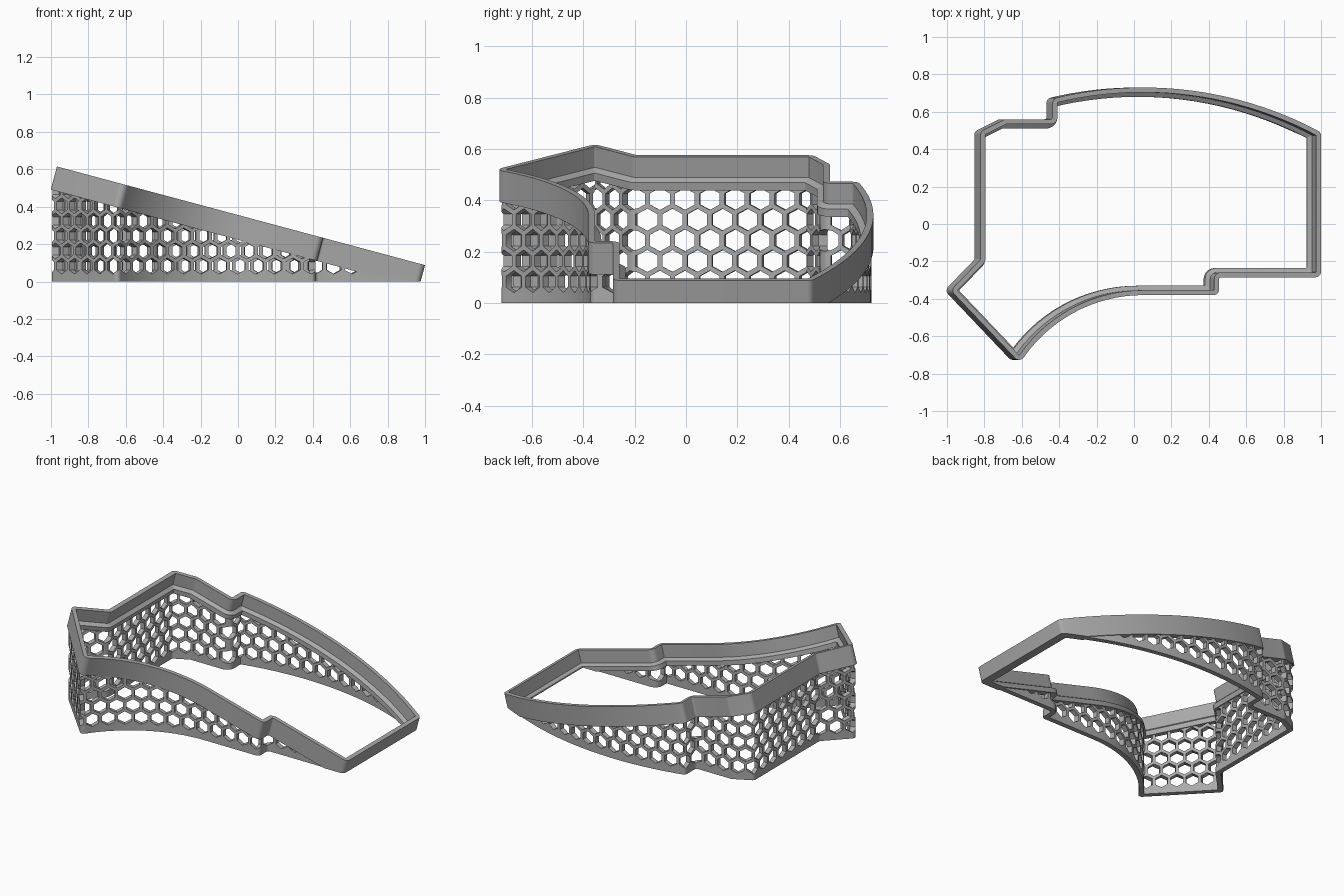
import bpy, bmesh, math
from mathutils import Vector

if "Cube" in bpy.data.objects:
    bpy.data.objects.remove(bpy.data.objects["Cube"])

TILT = math.radians(15)
SIN, COS = math.sin(TILT), math.cos(TILT)
RIM_DEPTH = 0.128
PITCH, ROW = 0.098, 0.0805

grey = bpy.data.materials.new("mid_grey")
grey.use_nodes = True
grey.diffuse_color = (0.4, 0.4, 0.4, 1)
grey.node_tree.nodes["Principled BSDF"].inputs["Base Color"].default_value = (0.4, 0.4, 0.4, 1)


def arc(cx, cy, r, a0, a1, n):
    """Points on a circle, angle measured from +y towards +x."""
    angles = [a0 + (a1 - a0) * i / n for i in range(n + 1)]
    return [Vector((cx + r * math.sin(a), cy + r * math.cos(a))) for a in angles]


# Outer outline of the tray, counter-clockwise, starting at the left tip
OUTLINE = [Vector((-0.98, -0.355))]
OUTLINE += arc(0.05, -1.16, 0.78, -math.asin(0.66 / 0.78), 0, 16)
OUTLINE += [Vector(p) for p in ((0.455, -0.38), (0.455, -0.285), (1.0, -0.285))]
OUTLINE += arc(0.05, -1.27, 2.0, math.asin(0.475), -math.asin(0.2425), 22)
OUTLINE += [Vector(p) for p in ((-0.435, 0.56), (-0.69, 0.56), (-0.82, 0.495), (-0.82, -0.19))]


def inset(points, d):
    """Mitred inward offset of a closed outline."""
    out = []
    for i, p in enumerate(points):
        a = (p - points[i - 1]).normalized()
        b = (points[(i + 1) % len(points)] - p).normalized()
        na, nb = Vector((-a.y, a.x)), Vector((-b.y, b.x))
        out.append(p + (na + nb) * d / (1 + na.dot(nb)))
    return out


def outline(d, segments=5):
    """Inset outline with every real corner rounded; the point count never changes."""
    pts, out = inset(OUTLINE, d), []
    for i, p in enumerate(pts):
        o, nxt = OUTLINE[i], OUTLINE[(i + 1) % len(pts)]
        a, b = (o - OUTLINE[i - 1]).normalized(), (nxt - o).normalized()
        turn = math.atan2(a.x * b.y - a.y * b.x, a.dot(b))
        if abs(turn) < math.radians(15):
            out.append(p)
            continue
        r = max(0.03 - d, 0.004) if turn > 0 else 0.01 + d
        start = p - a * r * math.tan(abs(turn) / 2)
        side = Vector((-a.y, a.x)) * math.copysign(r, turn)
        for k in range(segments + 1):
            t = turn * k / segments
            c, s = math.cos(t), math.sin(t)
            rotated = Vector((side.x * c - side.y * s, side.x * s + side.y * c))
            out.append(start + side - rotated)
    return out


def finish(bm, name):
    mesh = bpy.data.meshes.new(name)
    bm.to_mesh(mesh)
    bm.free()
    mesh.materials.append(grey)
    ob = bpy.data.objects.new(name, mesh)
    bpy.context.collection.objects.link(ob)
    bpy.ops.object.select_all(action="DESELECT")
    ob.select_set(True)
    bpy.context.view_layer.objects.active = ob
    bpy.ops.object.shade_smooth_by_angle(angle=math.radians(32))
    return ob


def bisect(bm, co, no, **clear):
    geom = bm.verts[:] + bm.edges[:] + bm.faces[:]
    return bmesh.ops.bisect_plane(bm, geom=geom, dist=1e-5, plane_co=co, plane_no=no, **clear)


def top_height(x):
    return 0.615 - math.tan(TILT) * (x + 0.968)


# Tilted rim with an inner ledge, cut flat where it meets the ground
def build_rim():
    bm = bmesh.new()
    profile = [(0, 0), (0, RIM_DEPTH), (0.05, RIM_DEPTH),
               (0.05, 0.097), (0.026, 0.083), (0.026, 0)]
    loops = [[bm.verts.new((p.x - d * SIN, p.y, top_height(p.x) - d * COS))
              for p in outline(off)] for off, d in profile]
    n = len(loops[0])
    for j, loop in enumerate(loops):
        prev = loops[j - 1]
        for i in range(n):
            k = (i + 1) % n
            bm.faces.new((prev[i], prev[k], loop[k], loop[i]))
    cut = bisect(bm, (0, 0, 0), (0, 0, 1), clear_inner=True)["geom_cut"]
    edges = [e for e in cut if isinstance(e, bmesh.types.BMEdge)]
    bmesh.ops.holes_fill(bm, edges=edges, sides=0)
    bmesh.ops.recalc_face_normals(bm, faces=bm.faces[:])
    return finish(bm, "tilted_rim")


# Honeycomb wall: made flat as length by height, then wrapped round the outline
def build_wall():
    outer, inner = outline(0.008), outline(0.04)
    n = len(outer)
    stops = [0.0]
    for i in range(n):
        stops.append(stops[-1] + (outer[(i + 1) % n] - outer[i]).length)
    total = stops[-1]
    columns = round(total / PITCH)
    pitch = total / columns

    bm = bmesh.new()
    corners = [(0, 2 * ROW / 3), (pitch / 2, ROW / 3), (pitch / 2, -ROW / 3),
               (0, -2 * ROW / 3), (-pitch / 2, -ROW / 3), (-pitch / 2, ROW / 3)]
    for row in range(-1, 7):
        for col in range(columns):
            s, z = (col + row % 2 / 2) * pitch, 0.083 + row * ROW
            big = [bm.verts.new((s + x, 0, z + h)) for x, h in corners]
            if row < 0:
                bm.faces.new(big)  # solid foot strip
                continue
            small = [bm.verts.new((s + x * 0.8, 0, z + h * 0.8)) for x, h in corners]
            for k in range(6):
                bm.faces.new((big[k - 1], big[k], small[k], small[k - 1]))
    bmesh.ops.remove_doubles(bm, verts=bm.verts[:], dist=1e-4)
    bisect(bm, (0, 0, 0), (0, 0, 1), clear_inner=True)
    for s in stops + [stops[1] + total, stops[-2] - total]:
        bisect(bm, (s, 0, 0), (1, 0, 0))
    bmesh.ops.solidify(bm, geom=bm.faces[:], thickness=1)

    for v in bm.verts:
        s = v.co.x % total
        i = max(k for k in range(n) if stops[k] <= s)
        t = (s - stops[i]) / (stops[i + 1] - stops[i])
        path = inner if abs(v.co.y) > 0.5 else outer
        p = path[i].lerp(path[(i + 1) % n], t)
        v.co = (p.x - RIM_DEPTH * SIN, p.y, v.co.z)
    bmesh.ops.remove_doubles(bm, verts=bm.verts[:], dist=1e-5)
    bmesh.ops.recalc_face_normals(bm, faces=bm.faces[:])

    # Trim just inside the underside of the rim
    x = -0.968
    depth = RIM_DEPTH - 0.01
    under = (x - depth * SIN, 0, top_height(x) - depth * COS)
    bisect(bm, under, (SIN, 0, COS), clear_outer=True)
    return finish(bm, "honeycomb_wall")


build_rim()
build_wall()
